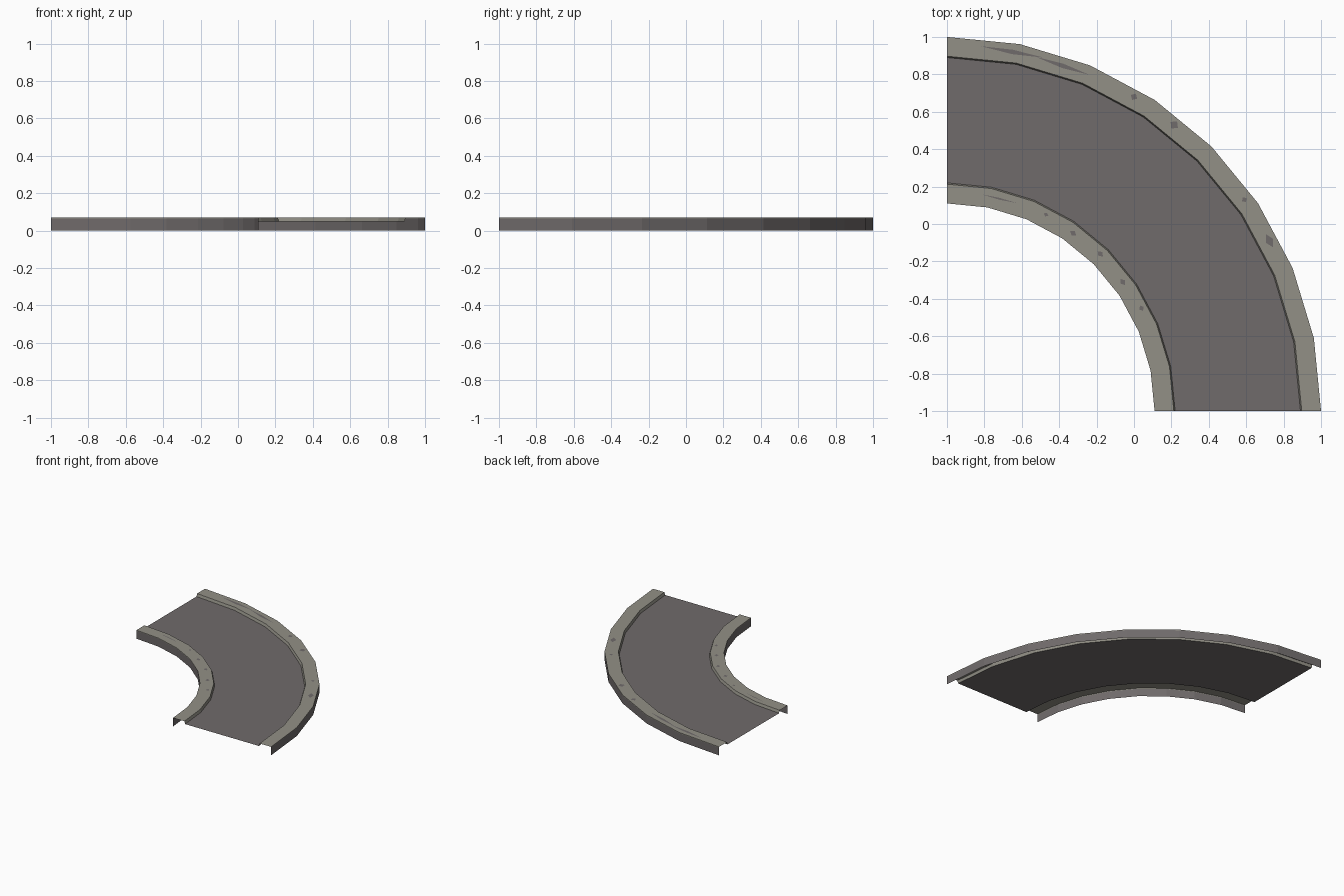
import bpy, bmesh, math
from mathutils import Vector

if "Cube" in bpy.data.objects:
    bpy.data.objects.remove(bpy.data.objects["Cube"])

CX, CY, SEG = -1.0, -1.0, 8          # arc centre and facets per quarter turn
TOP, ROAD_Z, RIM = 0.07, 0.048, 0.064


def material(name, rgb):
    m = bpy.data.materials.new(name)
    m.diffuse_color = (*rgb, 1)
    m.use_nodes = True
    m.node_tree.nodes["Principled BSDF"].inputs["Base Color"].default_value = m.diffuse_color
    return m


asphalt = material("asphalt grey", (0.160, 0.145, 0.145))
concrete = material("concrete kerb", (0.290, 0.280, 0.240))


def polar(r, a, z):
    return Vector((CX + r * math.cos(a), CY + r * math.sin(a), z))


def finish(bm, name):
    me = bpy.data.meshes.new(name)
    bm.to_mesh(me)
    bm.free()
    for m in (asphalt, concrete):
        me.materials.append(m)
    bpy.context.collection.objects.link(bpy.data.objects.new(name, me))


def sweep(name, profile, mats):
    """Sweep an open (radius, z) profile, listed inner to outer, round a quarter turn."""
    bm = bmesh.new()
    rings = [[bm.verts.new(polar(r, math.pi / 2 * i / SEG, z)) for r, z in profile]
             for i in range(SEG + 1)]
    for a, b in zip(rings, rings[1:]):
        for k, mat in enumerate(mats):
            f = bm.faces.new((a[k], a[k + 1], b[k + 1], b[k]))
            f.material_index = mat
    finish(bm, name)


# Road sheet and the two hollow kerbs with their outside walls
sweep("road_surface", [(1.22, ROAD_Z), (1.89, ROAD_Z)], [0])
sweep("inner_kerb", [(1.11, 0), (1.11, RIM), (1.11, TOP), (1.213, TOP), (1.22, ROAD_Z)],
      [0, 1, 1, 1])
sweep("outer_kerb", [(1.89, ROAD_Z), (1.897, TOP), (2, TOP), (2, RIM), (2, 0)],
      [1, 1, 1, 0])

# Worn patches on the kerb tops: thin diamonds (x, y, half length, half width)
patches = [(-0.65, 0.92, 0.17, 0.012), (-0.38, 0.845, 0.15, 0.012),
           (0.0, 0.68, 0.02, 0.02), (0.215, 0.53, 0.025, 0.025),
           (0.725, -0.09, 0.04, 0.022), (0.59, 0.13, 0.015, 0.015),
           (-0.72, 0.135, 0.10, 0.005), (-0.47, 0.05, 0.015, 0.01),
           (-0.325, -0.05, 0.02, 0.015), (-0.18, -0.16, 0.02, 0.015),
           (-0.06, -0.31, 0.02, 0.015), (0.04, -0.45, 0.016, 0.014)]
bm = bmesh.new()
for x, y, hl, hw in patches:
    c = Vector((x, y, TOP + 0.0008))
    out = Vector((x - CX, y - CY, 0)).normalized()
    along = Vector((-out.y, out.x, 0))
    bm.faces.new([bm.verts.new(c + d) for d in
                  (out * hw, along * hl, -out * hw, -along * hl)])
finish(bm, "worn_patches")
